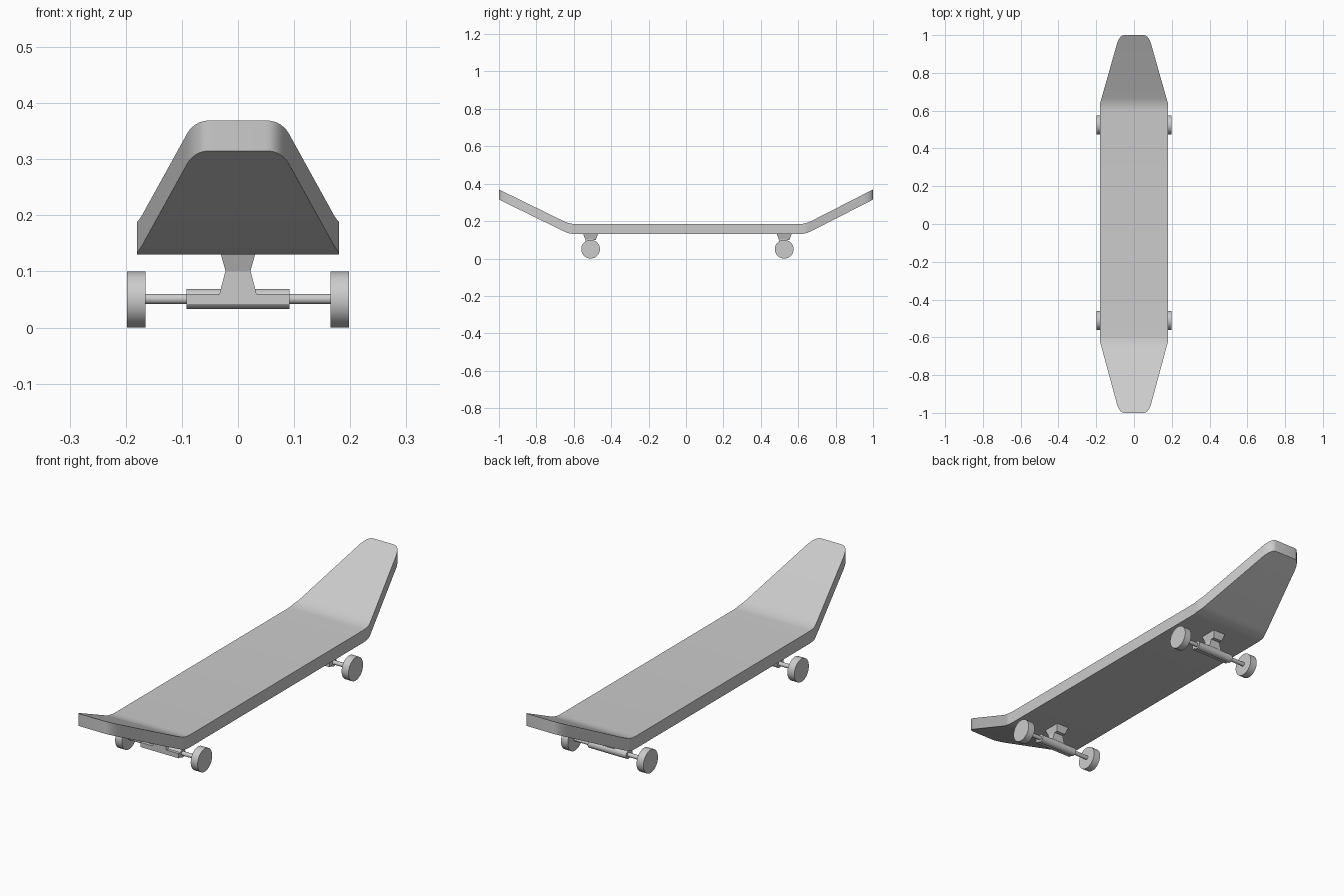
import bpy, bmesh, math
from mathutils import Matrix

if "Cube" in bpy.data.objects:
    bpy.data.objects.remove(bpy.data.objects["Cube"])


def finish(name, bm, angle=35):
    bmesh.ops.recalc_face_normals(bm, faces=bm.faces)
    me = bpy.data.meshes.new(name)
    bm.to_mesh(me)
    bm.free()
    ob = bpy.data.objects.new(name, me)
    bpy.context.collection.objects.link(ob)
    bpy.ops.object.select_all(action='DESELECT')
    ob.select_set(True)
    bpy.context.view_layer.objects.active = ob
    bpy.ops.object.shade_smooth_by_angle(angle=math.radians(angle))
    return ob


def loft(name, rings, angle=35):
    bm = bmesh.new()
    loops = [[bm.verts.new(p) for p in r] for r in rings]
    n = len(loops[0])
    for a, b in zip(loops, loops[1:]):
        for i in range(n):
            j = (i + 1) % n
            bm.faces.new((a[i], a[j], b[j], b[i]))
    bm.faces.new(loops[0])
    bm.faces.new(loops[-1])
    return finish(name, bm, angle)


def rod(name, x0, x1, y, z, r, sides=32):
    bm = bmesh.new()
    bmesh.ops.create_cone(bm, cap_ends=True, segments=sides, radius1=r, radius2=r,
                          depth=abs(x1 - x0),
                          matrix=Matrix.Translation(((x0 + x1) / 2, y, z))
                          @ Matrix.Rotation(math.pi / 2, 4, 'Y'))
    return finish(name, bm)


# Deck: rectangular sections lofted along y, with kicked, tapered ends
def half_stations(sign):
    knee, bend = 0.63 + 0.008 * sign, 0.035
    slope = 0.185 / (1 - knee)
    pts = [(knee + bend * t, 0.18) for t in (-1, -0.6, -0.3, 0)]
    taper = lambda y: 0.18 - 0.086 * (y - knee) / (0.94 - knee)
    pts += [(knee + bend * t, taper(knee + bend * t)) for t in (0.3, 0.6, 1)]
    for i in range(9):
        t = i / 8
        a, b, c = (1 - t) ** 2, 2 * t * (1 - t), t * t
        pts.append((a * 0.94 + b * 1.0 + c * 1.0, a * 0.094 + b * 0.08 + c * 0.05))
    out = []
    for y, w in pts:
        d = y - knee
        rise = slope * d if d > bend else slope * (d + bend) ** 2 / (4 * bend)
        out.append((sign * y, w, rise))
    return out


stations = half_stations(-1)[::-1] + half_stations(1)
loft("deck", [[(-w, y, 0.13 + h), (w, y, 0.13 + h), (w, y, 0.184 + h), (-w, y, 0.184 + h)]
              for y, w, h in stations], 25)

# Trucks and wheels
hanger = [(0.092, 0.04), (0.092, 0.06), (0.033, 0.06), (0.022, 0.102)]
hanger = hanger + [(-x, z) for x, z in reversed(hanger)]
for label, y in (("front", -0.51), ("back", 0.525)):
    # Tapered base under the deck
    loft(label + "_truck_base",
         [[(-a, y - b, z), (a, y - b, z), (a, y + b, z), (-a, y + b, z)]
          for a, b, z in ((0.022, 0.028, 0.1), (0.031, 0.04, 0.132))])
    # Hanger plate with a central neck, and the round axle housing behind it
    loft(label + "_truck_hanger", [[(x, y + dy, z) for x, z in hanger] for dy in (-0.028, 0.012)])
    rod(label + "_axle_housing", -0.092, 0.092, y, 0.051, 0.018)
    rod(label + "_axle", -0.17, 0.17, y, 0.051, 0.009)
    for side, s in (("left", -1), ("right", 1)):
        rod(f"{label}_{side}_wheel", s * 0.165, s * 0.198, y, 0.05, 0.05, 48)
